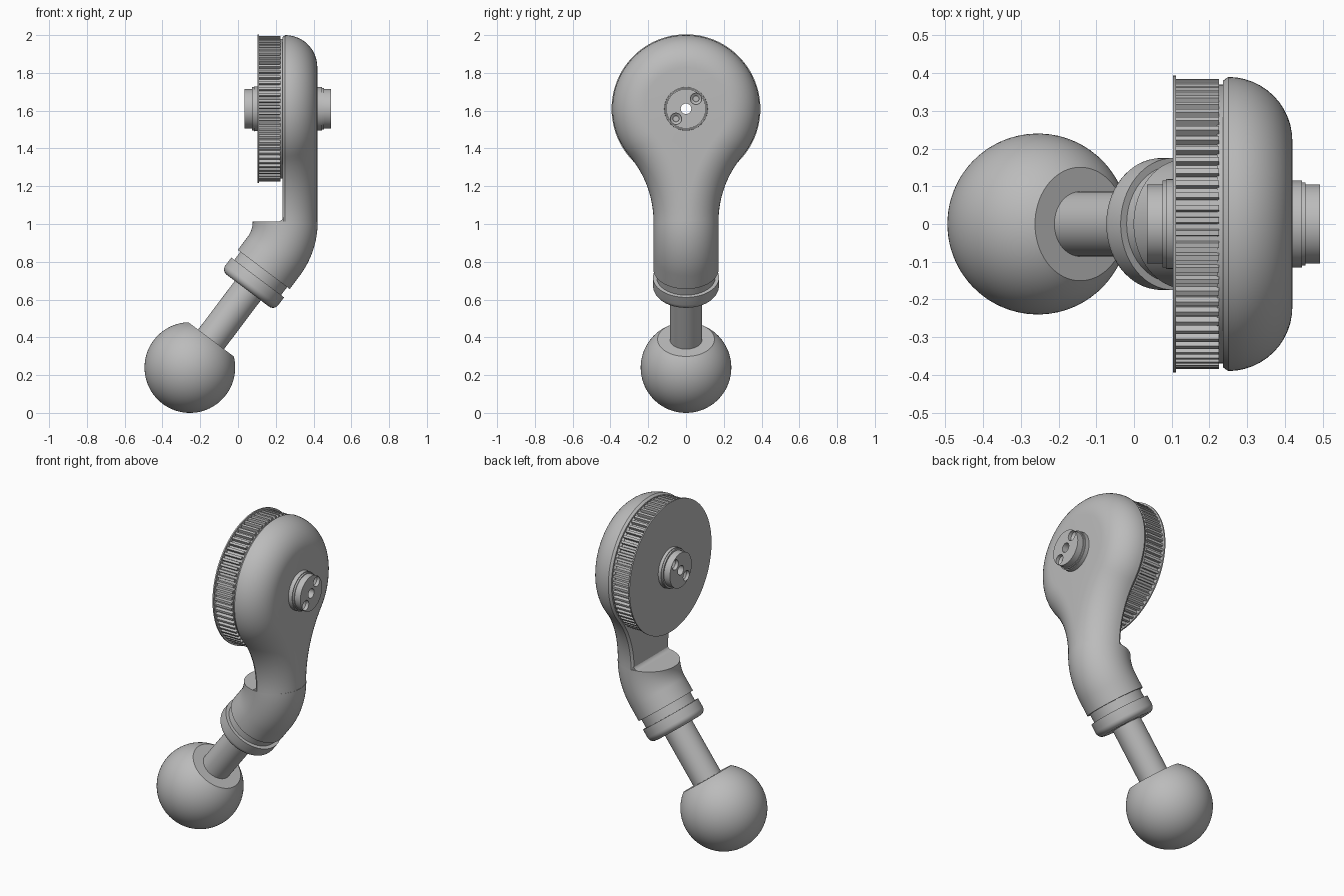
import bpy, bmesh, math
from math import sin, cos, pi, radians
from mathutils import Vector

if "Cube" in bpy.data.objects:
    bpy.data.objects.remove(bpy.data.objects["Cube"], do_unlink=True)

grey = bpy.data.materials.new("plain grey")
grey.use_nodes = True
grey.diffuse_color = (0.5, 0.5, 0.5, 1)
grey.node_tree.nodes["Principled BSDF"].inputs["Base Color"].default_value = (0.5, 0.5, 0.5, 1)

TILT = radians(37)
AXIS = Vector((sin(TILT), 0, cos(TILT)))
BALL = Vector((-0.255, 0, 0.24))
HUB = Vector((0, 0, 1.61))
X = Vector((1, 0, 0))


def loft(name, rings, angle=30):
    """Skin a list of equal-length closed rings and cap both ends."""
    bm = bmesh.new()
    loops = [[bm.verts.new(p) for p in ring] for ring in rings]
    for a, b in zip(loops, loops[1:]):
        for i in range(len(a)):
            j = (i + 1) % len(a)
            bm.faces.new((a[i], a[j], b[j], b[i]))
    bm.faces.new(loops[0])
    bm.faces.new(loops[-1])
    bmesh.ops.recalc_face_normals(bm, faces=bm.faces)
    mesh = bpy.data.meshes.new(name)
    bm.to_mesh(mesh)
    bm.free()
    mesh.materials.append(grey)
    obj = bpy.data.objects.new(name, mesh)
    bpy.context.collection.objects.link(obj)
    smooth(obj, angle)
    return obj


def smooth(obj, angle=30):
    bpy.ops.object.select_all(action="DESELECT")
    obj.select_set(True)
    bpy.context.view_layer.objects.active = obj
    bpy.ops.object.shade_smooth_by_angle(angle=radians(angle))


def circle(centre, axis, r, n=64):
    side = Vector((0, 1, 0))
    up = axis.cross(side)
    return [centre + r * (cos(2 * pi * i / n) * side + sin(2 * pi * i / n) * up) for i in range(n)]


def lathe(name, profile, origin, axis, n=64):
    """Revolve (distance along axis, radius) pairs."""
    return loft(name, [circle(origin + axis * t, axis, r, n) for t, r in profile])


def cut(obj, cutter):
    mod = obj.modifiers.new("cut", "BOOLEAN")
    mod.object = cutter
    mod.operation = "DIFFERENCE"
    mod.solver = "EXACT"
    bpy.ops.object.select_all(action="DESELECT")
    bpy.context.view_layer.objects.active = obj
    obj.select_set(True)
    bpy.ops.object.modifier_apply(modifier=mod.name)
    smooth(obj)


# Ball with a flat seat, and the stem rising out of it
R = 0.24
seat = math.acos(0.187 / R)
steps = [pi - 0.01 - (pi - 0.01 - seat) * i / 36 for i in range(37)]
lathe("ball", [(R * cos(a), R * sin(a)) for a in steps], BALL, AXIS, 72)
lathe("stem", [(0.16, 0.086), (0.62, 0.086)], BALL, AXIS)

# Collar with a rounded lower rim, then the narrower neck
rim = [(0.545 - 0.035 * cos(i * pi / 12), 0.14 + 0.035 * sin(i * pi / 12)) for i in range(7)]
lathe("collar", rim + [(0.597, 0.175)], BALL, AXIS)
lathe("collar_neck", [(0.58, 0.155), (0.67, 0.155)], BALL, AXIS)

# Arm outline: round head, concave shoulders, straight neck
HEAD, HALF, FLARE = 0.39, 0.172, 0.537
SHOULDER = math.acos((HALF + FLARE) / (HEAD + FLARE))
shoulder_y = HALF + FLARE
arm_z = HUB.z - sin(SHOULDER) * (HEAD + FLARE)


def outline(x, inset):
    pts = []
    for i in range(17):
        a = pi - SHOULDER * i / 16
        pts.append((shoulder_y + (FLARE + inset) * cos(a), arm_z + (FLARE + inset) * sin(a)))
    for i in range(1, 33):
        a = -SHOULDER + (pi / 2 + SHOULDER) * i / 32
        pts.append(((HEAD - inset) * cos(a), HUB.z + (HEAD - inset) * sin(a)))
    pts += [(-y, z) for y, z in reversed(pts[:-1])]
    return [Vector((x, y, z)) for y, z in pts]


ROUND = 0.17
layers = [(0.236, 0.01), (0.25, 0)]
layers += [(0.25 + ROUND * sin(i * pi / 24), ROUND * (1 - cos(i * pi / 24))) for i in range(1, 13)]
head = loft("arm_head", [outline(x, d) for x, d in layers])

# Elbow: round tube from the neck, bending up to the flat ledge under the head
corner_z = BALL.z + (0.25 - BALL.x) / math.tan(TILT)
bend = (arm_z - corner_z) / math.tan(TILT / 2)
pivot = Vector((0.25 - bend, 0, arm_z))
start = BALL + AXIS * 0.65
rings = [circle(start, AXIS, HALF)]
for i in range(17):
    a = TILT * (1 - i / 16)
    rings.append(circle(pivot + bend * Vector((cos(a), 0, -sin(a))), Vector((sin(a), 0, cos(a))), HALF))
loft("arm_elbow", rings)

# Small concave fillet between ledge and head
F = 0.03
section = [(0.24, arm_z)] + [
    (0.24 - F + F * cos(a), arm_z + F - F * sin(a)) for a in [i * pi / 12 for i in range(7)]]
loft("ledge_fillet", [[Vector((x, y, z)) for x, z in section] for y in (-0.165, 0.165)])

# Toothed pulley with a thin flange
TEETH = 72
tooth = [(0.0, 0.366), (0.4, 0.366), (0.5, 0.384), (0.9, 0.384)]


def gear(x):
    return [Vector((x, r * cos(2 * pi * (k + f) / TEETH), HUB.z + r * sin(2 * pi * (k + f) / TEETH)))
            for k in range(TEETH) for f, r in tooth]


pulley = loft("pulley_teeth", [gear(0.108), gear(0.225)], 20)
core = lathe("pulley_core", [(0.22, 0.37), (0.24, 0.37)], HUB, X, 72)
flange = lathe("pulley_flange", [(0.104, 0.394), (0.112, 0.394)], HUB, X, 96)

# Stepped shaft through the hub
shaft = lathe("shaft", [(0.035, 0.105), (0.075, 0.105), (0.075, 0.115), (0.085, 0.115),
                        (0.085, 0.119), (0.445, 0.115), (0.445, 0.11), (0.455, 0.11),
                        (0.455, 0.105), (0.493, 0.105)], HUB, X)

# Bore through everything, plus countersunk pin holes on both shaft ends
bore = lathe("bore_cutter", [(-0.2, 0.028), (0.7, 0.028)], HUB, X, 32)
for part in (head, pulley, core, flange, shaft):
    cut(part, bore)
cutters = [bore]
for end, inward in ((0.493, -1), (0.035, 1)):
    for side in (-1, 1):
        origin = Vector((end, side * 0.053, HUB.z + side * 0.053))
        hole = lathe("pin_cutter", [(-0.02, 0.03), (0.02, 0.03), (0.03, 0.016), (0.06, 0.016)],
                     origin, X * inward, 24)
        cut(shaft, hole)
        cutters.append(hole)
for c in cutters:
    bpy.data.objects.remove(c, do_unlink=True)
